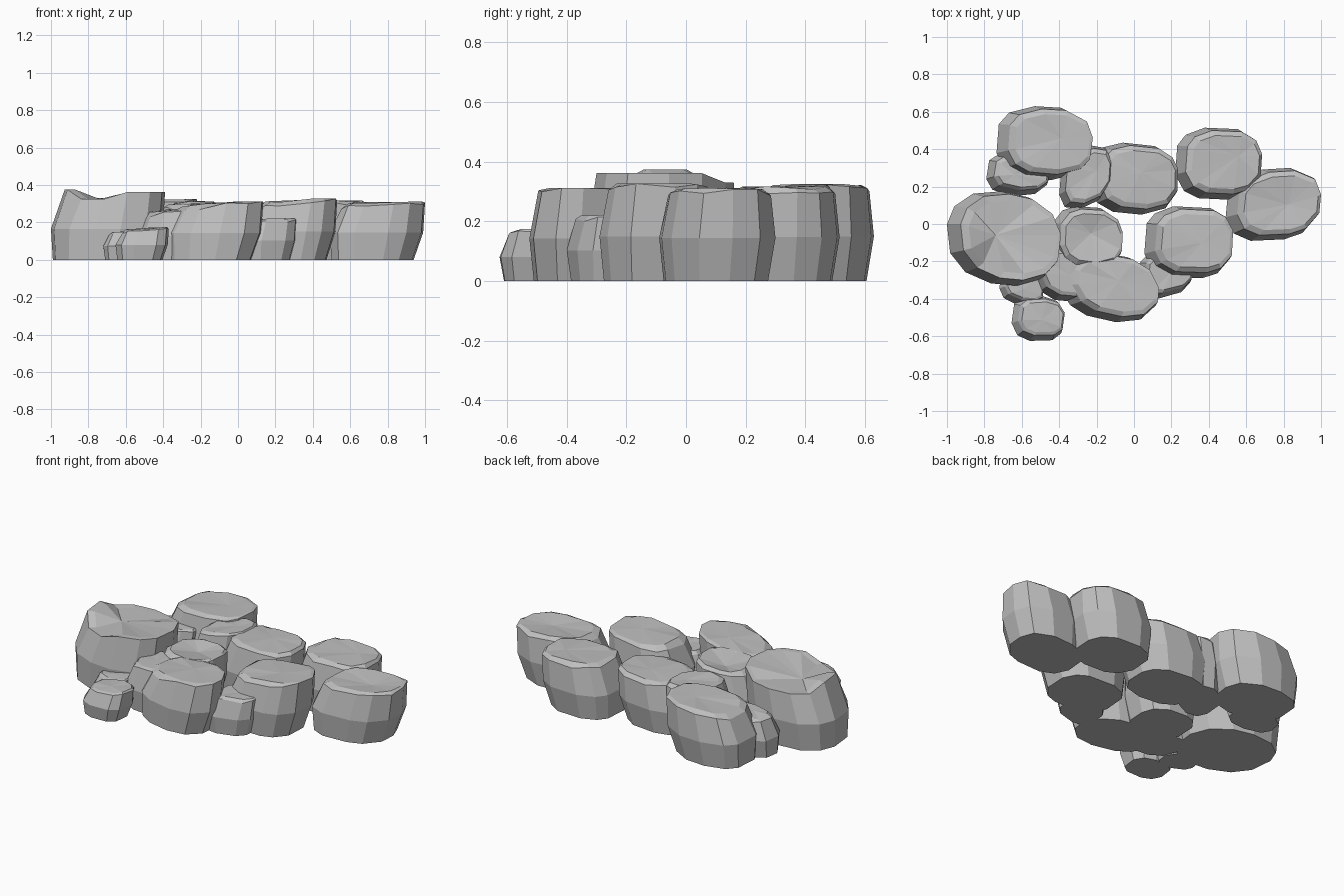
import bpy, bmesh, math, random

if "Cube" in bpy.data.objects:
    bpy.data.objects.remove(bpy.data.objects["Cube"])

random.seed(11)
stone = bpy.data.materials.new("stone_grey")
stone.diffuse_color = (0.52, 0.52, 0.52, 1)
stone.use_nodes = True
stone.node_tree.nodes["Principled BSDF"].inputs["Base Color"].default_value = stone.diffuse_color


def outline(n, skew, power):
    """Irregular polygon filling the -1..1 square; lower power is squarer."""
    pts = []
    for i in range(n):
        a = 2 * math.pi * (i + 0.3 + random.uniform(-0.16, 0.16)) / n
        c, s = math.cos(a), math.sin(a)
        x, y = math.copysign(abs(c) ** power, c), math.copysign(abs(s) ** power, s)
        pts.append([x, y + skew * x])
    for k in (0, 1):
        lo, hi = min(p[k] for p in pts), max(p[k] for p in pts)
        for p in pts:
            p[k] = 2 * (p[k] - lo) / (hi - lo) - 1
    return pts


def rock(name, x0, x1, y0, y1, h, skew=0.0, slope=0.02, sides=12, dip=0.006, power=0.78):
    """Leaning boulder: flat base, bulging waist, narrower rim, faceted cap."""
    w, d = x1 - x0, y1 - y0
    base = outline(sides, skew, power)
    lean = 0.12 * w
    # left, right, front, back limits of each ring
    rings = [
        (x0 + 0.01, x1 - lean, y0 + 0.015, y1 - 0.025),
        (x0, x1 - 0.02 * w, y0, y1),
        (x0 + lean, x1, y0 + 0.03, y1 - 0.015),
        (x0 + 1.6 * lean, x1 - 0.03 * w, y0 + 0.03 + 0.07 * d, y1 - 0.015 - 0.07 * d),
    ]
    bm = bmesh.new()
    loops = []
    for level, (a, b, c, e) in enumerate(rings):
        loop = []
        for u, v in base:
            rim = h - 0.02 + slope * u + random.uniform(-0.014, 0.008)
            cap = h - 0.006 + 0.6 * slope * u + random.uniform(-0.006, 0.006)
            z = (0, h * 0.46, min(rim, h), min(cap, h))[level]
            loop.append(bm.verts.new(((a + b) / 2 + u * (b - a) / 2,
                                      (c + e) / 2 + v * (e - c) / 2, z)))
        loops.append(loop)
    for lo, hi in zip(loops, loops[1:]):
        for i in range(sides):
            j = (i + 1) % sides
            bm.faces.new((lo[i], lo[j], hi[j], hi[i]))
    bm.faces.new(loops[0][::-1])
    # cap fans out from an off-centre point
    a, b, c, e = rings[3]
    mid = bm.verts.new(((a + b) / 2 + random.uniform(-0.15, 0.15) * w,
                        (c + e) / 2 + random.uniform(-0.1, 0.1) * d, h - dip))
    for i in range(sides):
        bm.faces.new((loops[3][i], loops[3][(i + 1) % sides], mid))
    bmesh.ops.recalc_face_normals(bm, faces=bm.faces)
    me = bpy.data.meshes.new(name)
    bm.to_mesh(me)
    bm.free()
    me.materials.append(stone)
    ob = bpy.data.objects.new(name, me)
    bpy.context.collection.objects.link(ob)
    return ob


# Large boulders
big = rock("boulder_left", -1.0, -0.39, -0.33, 0.175, 0.36, -0.12, 0.0, 13, power=0.88)
# shallow saddle between a raised left tip and the right-hand part of the cap
for v in big.data.vertices:
    x, y, z = v.co
    if z > 0.3:
        v.co.z = 0.375 if x < -0.86 else 0.325 if x < -0.68 else 0.362
        if y > 0.08:
            v.co.z = 0.33
big.data.vertices[-1].co = (-0.74, -0.06, 0.325)
rock("boulder_back_left", -0.735, -0.22, 0.235, 0.63, 0.325, -0.03)
rock("boulder_back_middle", -0.24, 0.235, 0.05, 0.435, 0.308, -0.05, 0.0)
rock("boulder_back_right", 0.22, 0.685, 0.13, 0.515, 0.322, 0.0, -0.005)
rock("boulder_far_right", 0.49, 1.0, -0.09, 0.30, 0.315, 0.12, 0.012, dip=0.022)
rock("boulder_right_middle", 0.055, 0.53, -0.29, 0.095, 0.327, 0.0, 0.02)
rock("boulder_front_middle", -0.4, 0.135, -0.525, -0.145, 0.312, -0.22, 0.028, power=0.88)
rock("boulder_center", -0.44, -0.06, -0.26, 0.095, 0.305, -0.05, 0.01, dip=0.035)

# Small filler stones
rock("stone_back_left", -0.79, -0.45, 0.15, 0.39, 0.235, 0.0, 0.01, 10)
rock("stone_back_gap", -0.40, -0.12, 0.08, 0.42, 0.315, 0.3, 0.01, 10)
rock("stone_front_right", 0.02, 0.32, -0.40, -0.12, 0.225, 0.2, 0.01, 10)
rock("stone_front_gap", -0.54, -0.2, -0.42, -0.12, 0.275, -0.2, 0.02, 10)
rock("stone_front_left", -0.72, -0.48, -0.44, -0.24, 0.16, -0.2, 0.01, 10)
rock("stone_front_small", -0.655, -0.37, -0.625, -0.385, 0.175, -0.05, 0.01, 10)
